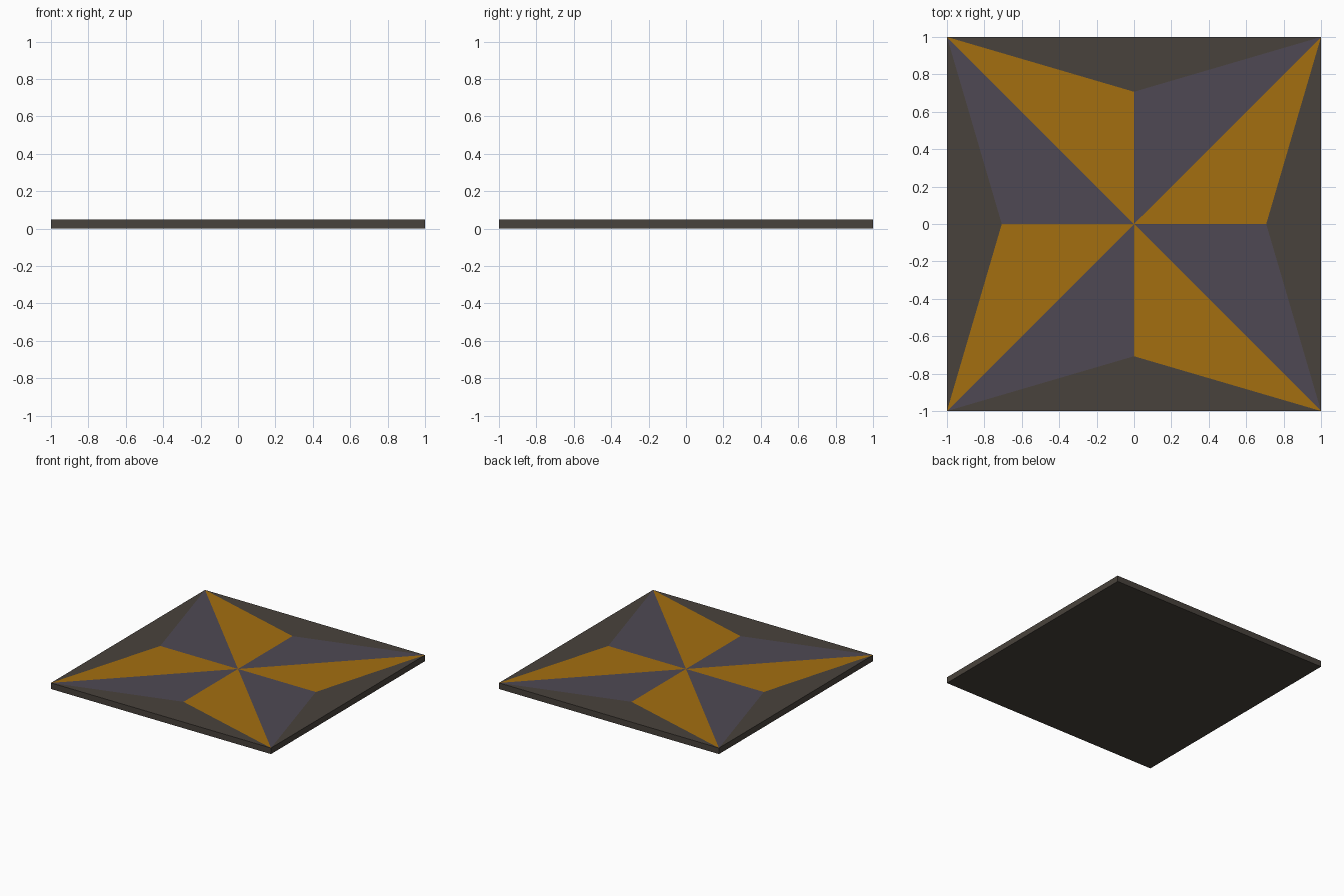
import bpy, bmesh, math

if "Cube" in bpy.data.objects:
    bpy.data.objects.remove(bpy.data.objects["Cube"])

H = 0.05      # slab thickness
R = 0.707     # inner radius of the star


def material(name, rgb):
    m = bpy.data.materials.new(name)
    m.diffuse_color = (*rgb, 1)
    m.use_nodes = True
    m.node_tree.nodes["Principled BSDF"].inputs["Base Color"].default_value = m.diffuse_color
    return m


def finish(bm, name, mats):
    me = bpy.data.meshes.new(name)
    bm.to_mesh(me)
    bm.free()
    for m in mats:
        me.materials.append(m)
    ob = bpy.data.objects.new(name, me)
    bpy.context.collection.objects.link(ob)
    return ob


dark = material("dark_brown_grey", (0.066, 0.055, 0.045))
orange = material("amber", (0.37, 0.158, 0.005))
slate = material("slate_violet", (0.077, 0.066, 0.088))


# eight-sided star outline: inner points on the axes, tips on the corners
def outline(bm, z):
    pts = []
    for i in range(8):
        a = math.radians(45 * i)
        r = math.sqrt(2) if i % 2 else R
        pts.append(bm.verts.new((r * math.cos(a), r * math.sin(a), z)))
    return pts


# slab: bottom, sides and the top border around the star
bm = bmesh.new()
top = outline(bm, H)
low = [bm.verts.new((v.co.x, v.co.y, 0)) for v in top[1::2]]
bm.faces.new(low[::-1])
for i in range(4):
    j = (i + 1) % 4
    a, b = top[2 * i + 1], top[2 * j + 1]
    bm.faces.new((low[i], low[j], b, a))
    bm.faces.new((a, b, top[(2 * i + 2) % 8]))
bmesh.ops.recalc_face_normals(bm, faces=bm.faces[:1])
bm.normal_update()
for f in bm.faces:
    # face outward from the middle of the slab
    c = f.calc_center_median()
    c.z -= H / 2
    if f.normal.dot(c) < 0:
        f.normal_flip()
finish(bm, "tile_slab", [dark])

# star inlay: alternating amber and slate facets, flush with the border
bm = bmesh.new()
pts = outline(bm, H)
mid = bm.verts.new((0, 0, H))
for i in range(8):
    f = bm.faces.new((mid, pts[i], pts[(i + 1) % 8]))
    f.material_index = i % 2
finish(bm, "star_inlay", [orange, slate])
